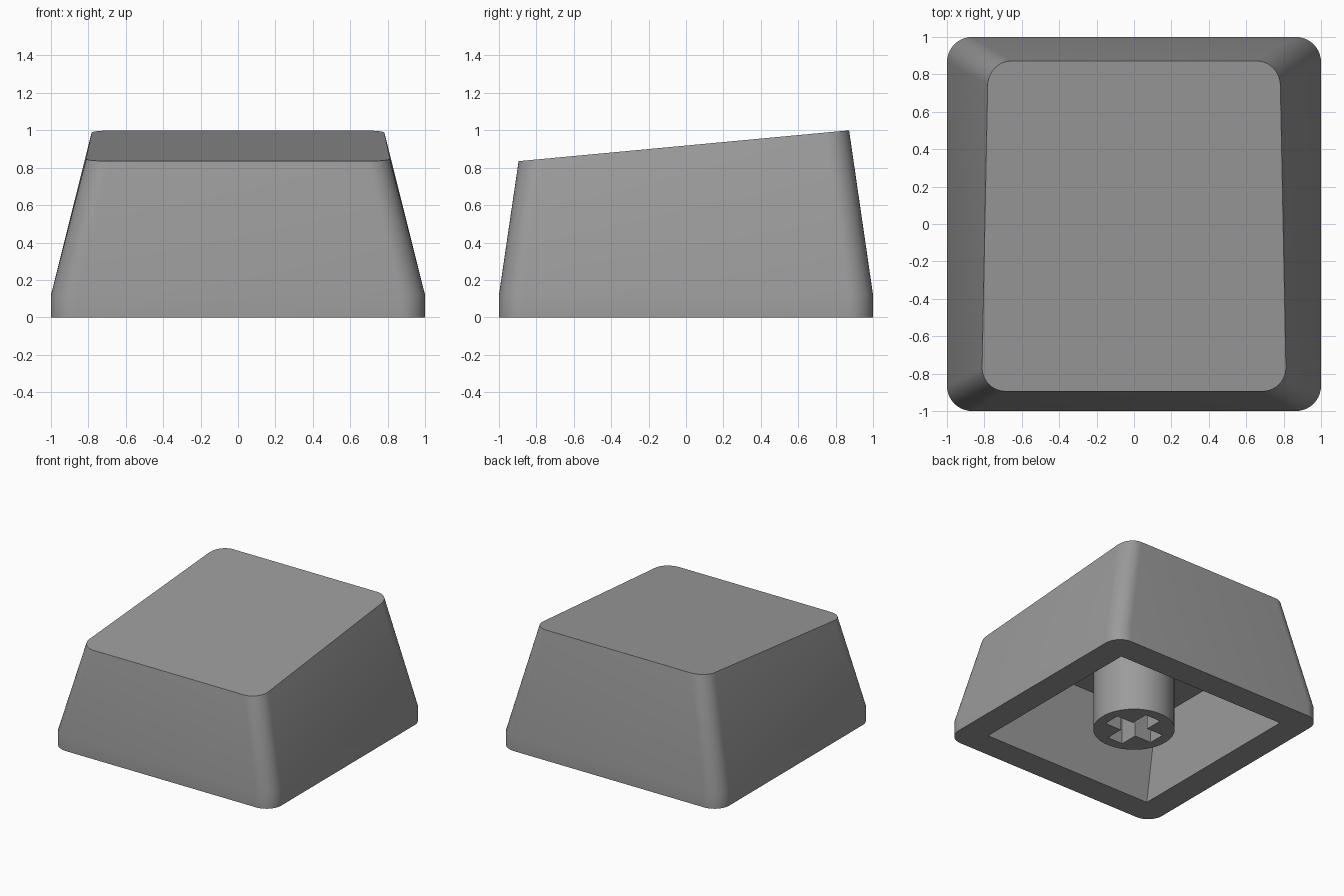
import bpy, bmesh, math

if "Cube" in bpy.data.objects:
    bpy.data.objects.remove(bpy.data.objects["Cube"])

grey = bpy.data.materials.new("plastic grey")
grey.diffuse_color = (0.33, 0.33, 0.33, 1)
grey.use_nodes = True
grey.node_tree.nodes["Principled BSDF"].inputs["Base Color"].default_value = grey.diffuse_color


def rounded_rect(hx, y0, y1, r, seg=10):
    """Counter-clockwise outline of a rectangle with rounded corners."""
    pts = []
    corners = [(hx - r, y1 - r), (-hx + r, y1 - r), (-hx + r, y0 + r), (hx - r, y0 + r)]
    for i, (cx, cy) in enumerate(corners):
        for k in range(seg + 1):
            a = math.pi / 2 * (i + k / seg)
            pts.append((cx + r * math.cos(a), cy + r * math.sin(a)))
    return pts


def ring(bm, pts, z):
    """Add a ring of vertices; z is a height or a function of y."""
    return [bm.verts.new((x, y, z(y) if callable(z) else z)) for x, y in pts]


def bridge(bm, a, b):
    n = len(a)
    for i in range(n):
        j = (i + 1) % n
        bm.faces.new((a[i], a[j], b[j], b[i]))


def finish(bm, name):
    bmesh.ops.remove_doubles(bm, verts=bm.verts[:], dist=1e-5)
    bmesh.ops.recalc_face_normals(bm, faces=bm.faces[:])
    mesh = bpy.data.meshes.new(name)
    bm.to_mesh(mesh)
    bm.free()
    mesh.materials.append(grey)
    obj = bpy.data.objects.new(name, mesh)
    bpy.context.collection.objects.link(obj)
    bpy.ops.object.select_all(action='DESELECT')
    obj.select_set(True)
    bpy.context.view_layer.objects.active = obj
    bpy.ops.object.shade_smooth_by_angle(angle=math.radians(30))
    return obj


# Cap shell: tapered outside with sloping top, square-cornered cavity below
bm = bmesh.new()
base = rounded_rect(1, -1, 1, 0.135)
top = [(x * (1 - 0.043 * (y + 0.9) / 1.77), y)
       for x, y in rounded_rect(0.815, -0.895, 0.872, 0.13)]
ceiling = ring(bm, rounded_rect(0.76, -0.65, 0.65, 0), 0.66)
opening = ring(bm, rounded_rect(0.78, -0.78, 0.78, 0), 0)
foot = ring(bm, base, 0)
shoulder = ring(bm, base, 0.12)
crown = ring(bm, top, lambda y: 0.835 + 0.0932 * (y + 0.895))
loops = [ceiling, opening, foot, shoulder, crown]
for lower, upper in zip(loops, loops[1:]):
    bridge(bm, lower, upper)
bm.faces.new(crown)
bm.faces.new([ceiling[i] for i in range(len(ceiling))])
finish(bm, "key_cap_shell")

# Stem: round post with a cross-shaped socket
bm = bmesh.new()
n, radius, height = 48, 0.307, 0.67
circle = [(radius * math.cos(2 * math.pi * i / n), radius * math.sin(2 * math.pi * i / n))
          for i in range(n)]
arm, half = 0.222, 0.07
cross = []
for q in range(4):
    c, s = round(math.cos(q * math.pi / 2)), round(math.sin(q * math.pi / 2))
    for x, y in ((arm, -half), (arm, half), (half, half)):
        cross.append((c * x - s * y, s * x + c * y))
post_low, post_high = ring(bm, circle, 0), ring(bm, circle, height)
slot_low, slot_high = ring(bm, cross, 0), ring(bm, cross, 0.45)
bridge(bm, post_low, post_high)
bridge(bm, slot_low, slot_high)
bm.faces.new(post_high)
bm.faces.new(slot_high)
rim = [e for e in bm.edges if all(v.co.z == 0 for v in e.verts)]
bmesh.ops.triangle_fill(bm, edges=rim, use_beauty=True, normal=(0, 0, -1))
finish(bm, "stem")
